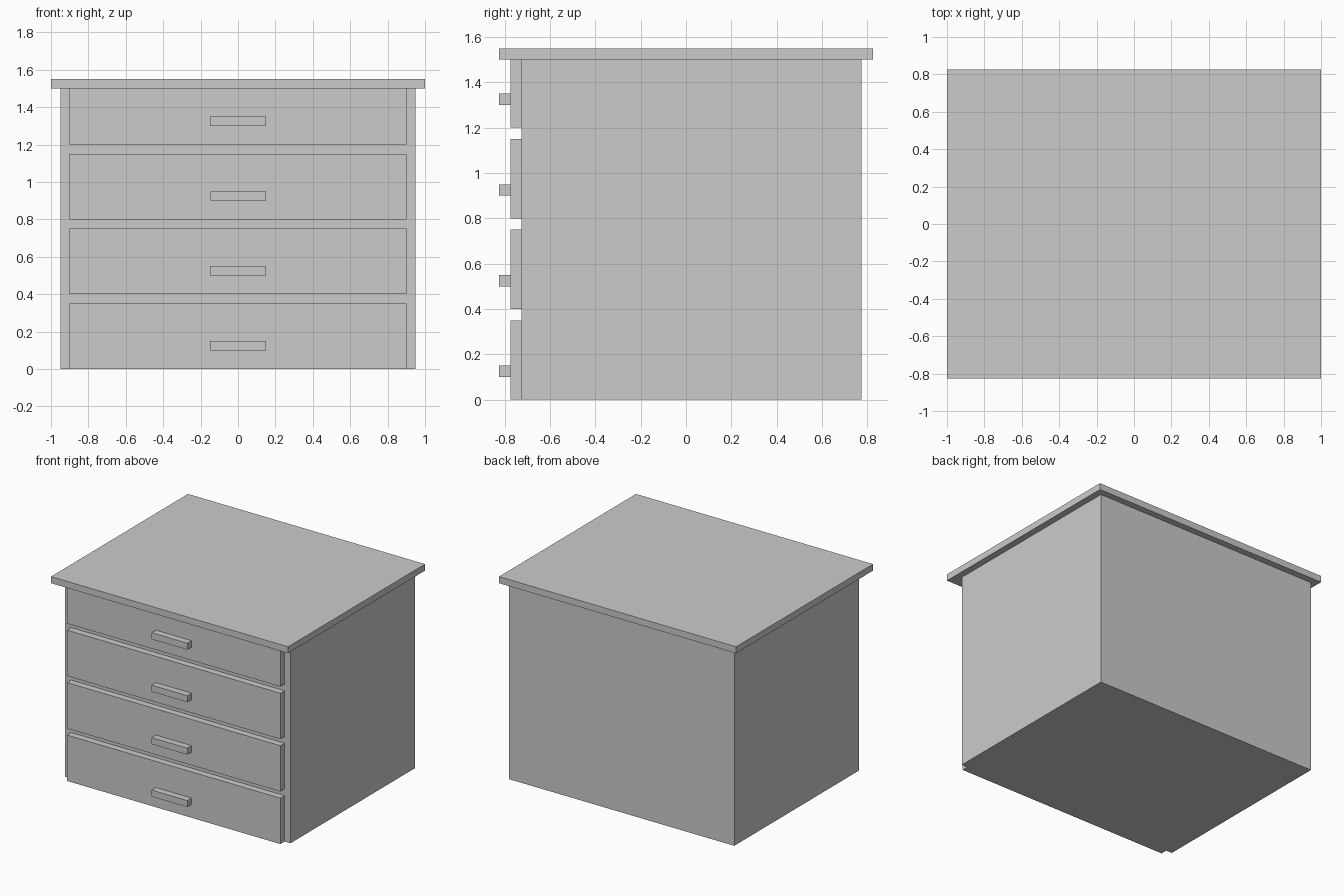
import bpy

if "Cube" in bpy.data.objects:
    bpy.data.objects.remove(bpy.data.objects["Cube"])


def box(name, x, y, z):
    """Axis-aligned box from (min, max) ranges."""
    ranges = (x, y, z)
    bpy.ops.mesh.primitive_cube_add(size=1, location=[(a + b) / 2 for a, b in ranges])
    obj = bpy.context.object
    obj.name = name
    obj.scale = [b - a for a, b in ranges]
    bpy.ops.object.transform_apply(location=False, rotation=False, scale=True)
    return obj


# Cabinet carcass and overhanging top
box("cabinet_body", (-0.95, 0.95), (-0.725, 0.775), (0, 1.5))
box("table_top", (-1, 1), (-0.825, 0.825), (1.5, 1.55))

# Four drawer fronts, each with a bar handle; the highest stops under the top
for i in range(4):
    z = 0.4 * i
    box(f"drawer_front_{i + 1}", (-0.9, 0.9), (-0.775, -0.725), (z, min(z + 0.35, 1.5)))
    box(f"drawer_handle_{i + 1}", (-0.15, 0.15), (-0.825, -0.775), (z + 0.1, z + 0.15))
